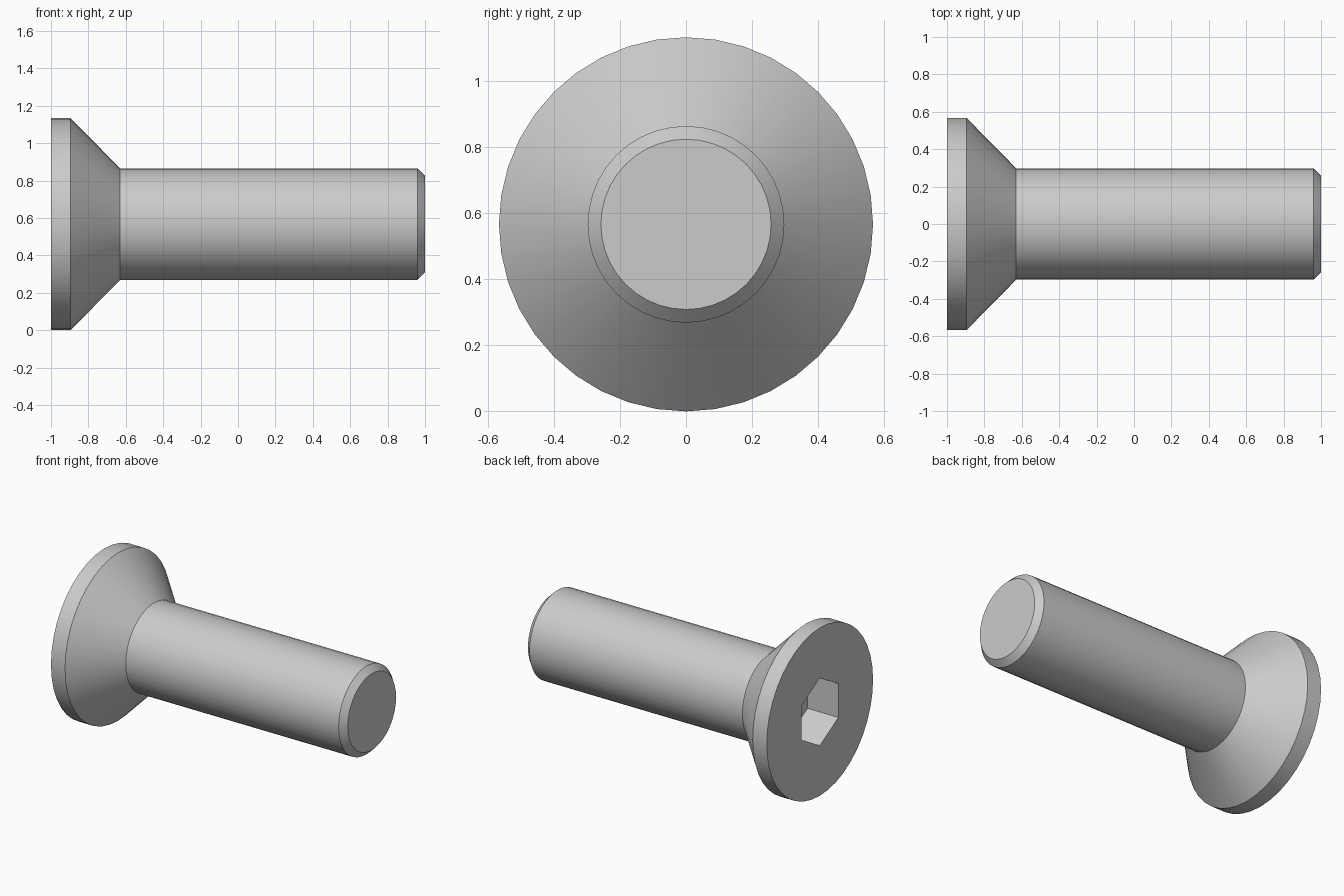
import bpy, bmesh
from math import cos, sin, pi, radians

if "Cube" in bpy.data.objects:
    bpy.data.objects.remove(bpy.data.objects["Cube"])

AXIS_Z = 0.567
bm = bmesh.new()

def ring(x, r, n, start=0.0):
    """Closed loop of vertices around the screw axis."""
    return [bm.verts.new((x, r * cos(start + 2 * pi * i / n),
                          AXIS_Z + r * sin(start + 2 * pi * i / n))) for i in range(n)]

def loft(a, b):
    n = len(a)
    for i in range(n):
        j = (i + 1) % n
        bm.faces.new((a[i], a[j], b[j], b[i]))

def loop_edges(r):
    return [bm.edges.get((r[i], r[(i + 1) % len(r)])) for i in range(len(r))]

# Countersunk head, shank and tip chamfer as (x, radius)
profile = [(-1.0, 0.567), (-0.895, 0.567), (-0.63, 0.298), (0.96, 0.298), (1.0, 0.258)]
rings = [ring(x, r, 40) for x, r in profile]
for a, b in zip(rings, rings[1:]):
    loft(a, b)
bm.faces.new(rings[-1])

# Hex socket, corners up and down
mouth = ring(-1.0, 0.228, 6, pi / 2)
floor = ring(-0.77, 0.228, 6, pi / 2)
loft(mouth, floor)
bm.faces.new(floor)

# Flat head face around the socket
bmesh.ops.triangle_fill(bm, use_beauty=True, normal=(-1, 0, 0),
                        edges=loop_edges(rings[0]) + loop_edges(mouth))
bmesh.ops.recalc_face_normals(bm, faces=bm.faces[:])

mesh = bpy.data.meshes.new("countersunk_screw")
bm.to_mesh(mesh)
bm.free()
screw = bpy.data.objects.new("countersunk_screw", mesh)
bpy.context.collection.objects.link(screw)
bpy.context.view_layer.objects.active = screw
screw.select_set(True)
bpy.ops.object.shade_smooth_by_angle(angle=radians(30))
